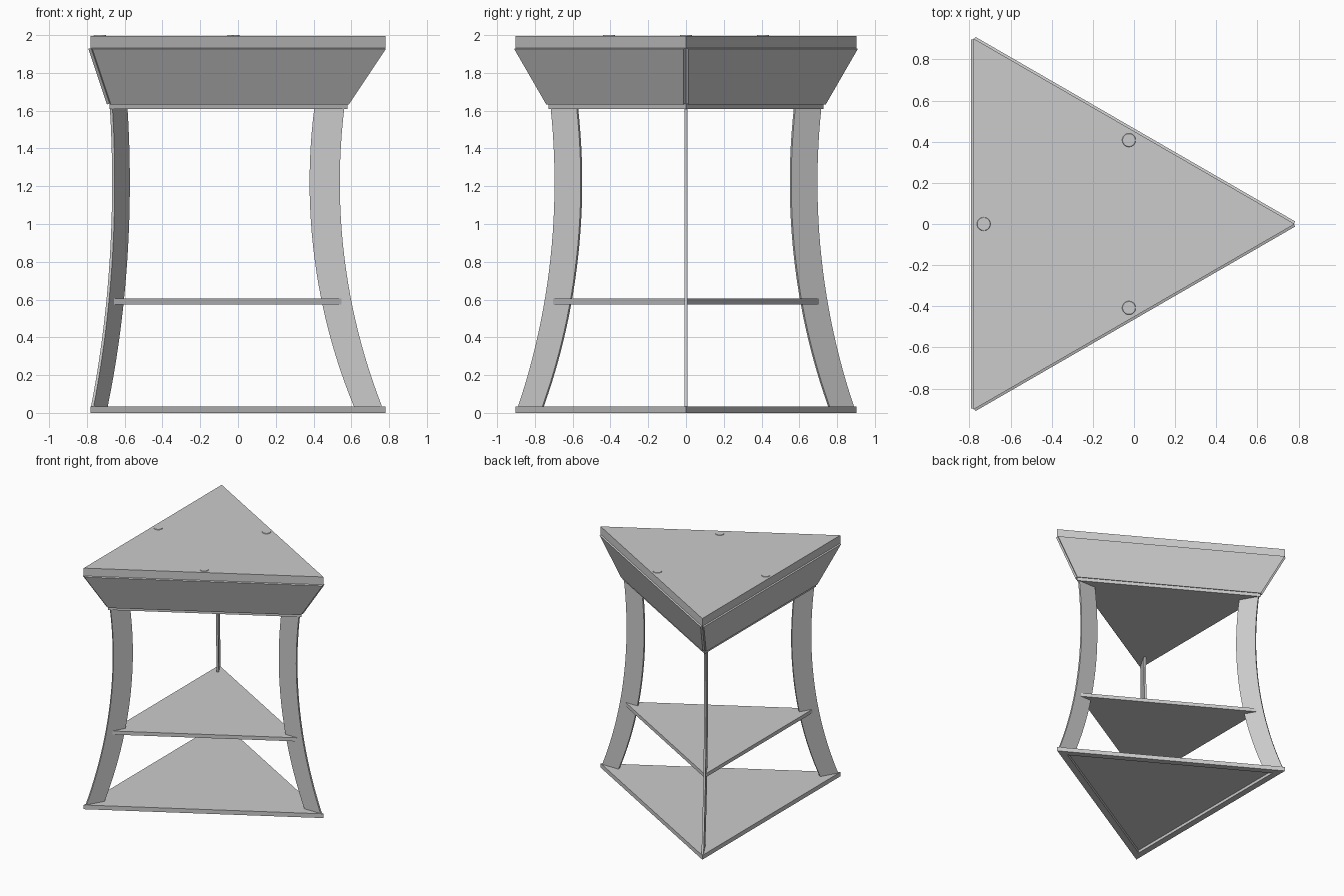
import bpy, bmesh
from math import radians, sin, cos, sqrt
from mathutils import Matrix

if "Cube" in bpy.data.objects:
    bpy.data.objects.remove(bpy.data.objects["Cube"])

CX = -0.26                      # triangle centroid on x
S3 = sqrt(3)


def finish(name, bm):
    bmesh.ops.recalc_face_normals(bm, faces=bm.faces)
    me = bpy.data.meshes.new(name)
    bm.to_mesh(me)
    bm.free()
    ob = bpy.data.objects.new(name, me)
    bpy.context.collection.objects.link(ob)
    return ob


def extrude_outline(bm, pts, vec):
    face = bm.faces.new([bm.verts.new(p) for p in pts])
    ext = bmesh.ops.extrude_face_region(bm, geom=[face])["geom"]
    bmesh.ops.translate(bm, vec=vec,
                        verts=[v for v in ext if isinstance(v, bmesh.types.BMVert)])


def tri_plate(name, r, z0, z1, inset=None, depth=0):
    bm = bmesh.new()
    pts = [(CX + r * cos(radians(a)), r * sin(radians(a)), z0) for a in (0, 120, 240)]
    extrude_outline(bm, pts, (0, 0, z1 - z0))
    if inset:                   # recess in the underside
        bm.normal_update()
        bmesh.ops.recalc_face_normals(bm, faces=bm.faces)
        low = min(bm.faces, key=lambda f: f.calc_center_median().z)
        bmesh.ops.inset_region(bm, faces=[low], thickness=inset)
        bmesh.ops.inset_region(bm, faces=[low], thickness=0.0001)
        bmesh.ops.translate(bm, verts=low.verts, vec=(0, 0, depth))
    return finish(name, bm)


def place(ob, angle):
    ob.data.transform(Matrix.Translation((CX, 0, 0)) @ Matrix.Rotation(radians(angle), 4, 'Z'))


# Triangular plates
tri_plate("base_plate", 1.042, 0, 0.035, inset=0.105, depth=0.024)
tri_plate("shelf", 0.822, 0.575, 0.605)
tri_plate("counter_underside", 0.84, 1.61, 1.64)
tri_plate("counter_top", 1.042, 1.93, 1.996)

# Curved legs, one in each corner
def arc(x_min, x_base, n=24):
    dx, dz = x_base - x_min, 1.185
    R = (dx * dx + dz * dz) / (2 * dx)
    zs = [0.035 + 1.575 * i / n for i in range(n + 1)]
    return [(x_min + R - sqrt(R * R - (z - 1.22) ** 2) - CX, z) for z in zs]

T = 0.016
for i, a in enumerate((0, 120, 240)):
    bm = bmesh.new()
    outline = arc(0.539, 0.762) + arc(0.379, 0.613)[::-1]
    extrude_outline(bm, [(x, -T / 2, z) for x, z in outline], (0, T, 0))
    leg = finish(f"leg_{i + 1}", bm)
    place(leg, a)
    bpy.context.view_layer.objects.active = leg
    leg.select_set(True)
    bpy.ops.object.shade_smooth_by_angle(angle=radians(30))
    leg.select_set(False)

# Sloping skirt panels and cap discs, one per side
for i, a in enumerate((60, 180, 300)):
    bm = bmesh.new()
    d0, d1 = 0.42, 0.518
    pts = [(d0, -d0 * S3, 1.638), (d0, d0 * S3, 1.638),
           (d1, d1 * S3, 1.932), (d1, -d1 * S3, 1.932)]
    extrude_outline(bm, pts, (0.0145, 0, -0.005))
    place(finish(f"skirt_panel_{i + 1}", bm), a)

    bm = bmesh.new()
    bmesh.ops.create_cone(bm, cap_ends=True, segments=32, radius1=0.036, radius2=0.031,
                          depth=0.01, matrix=Matrix.Translation((0.471, 0, 1.995)))
    place(finish(f"cap_disc_{i + 1}", bm), a)
